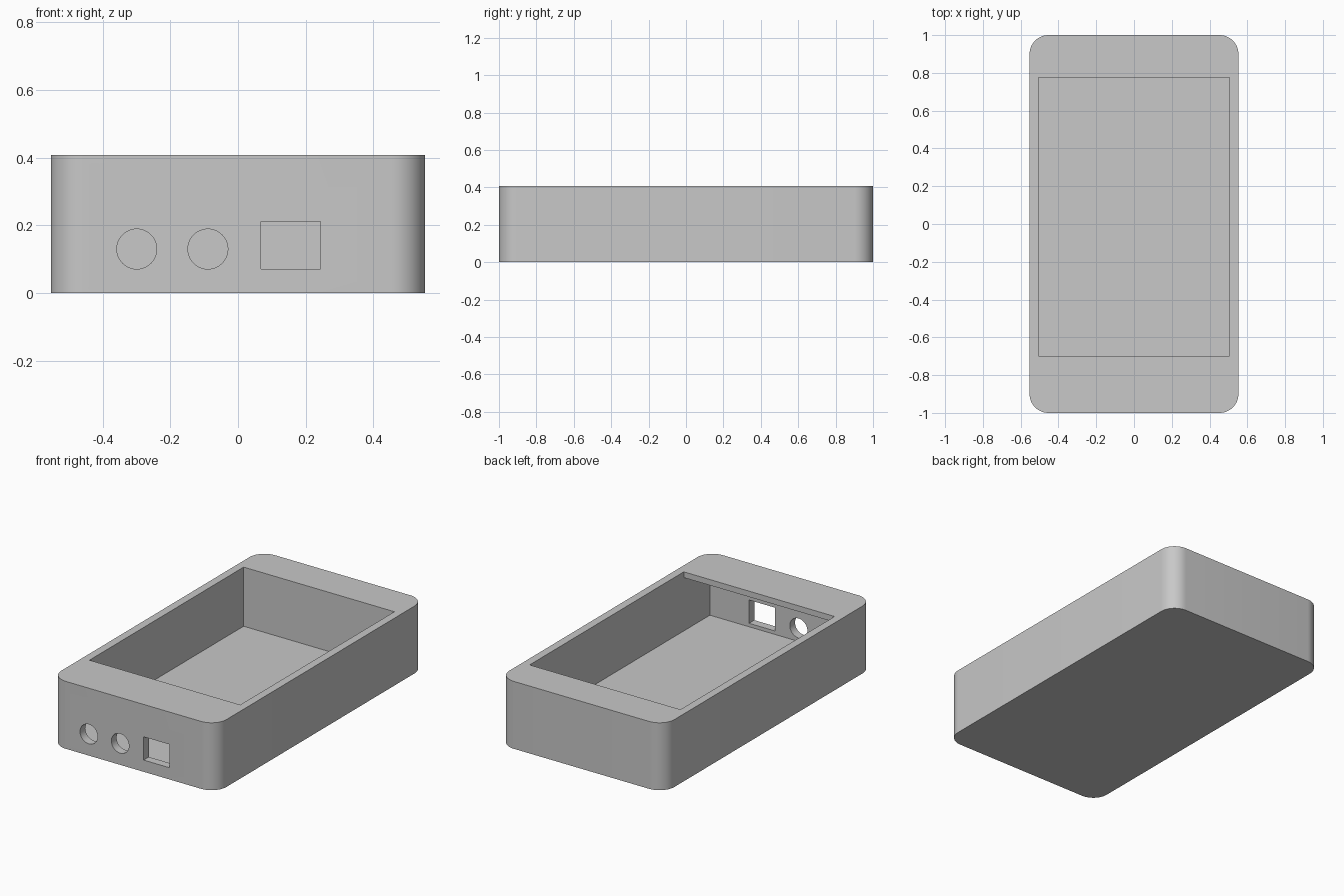
import bpy
import bmesh
import math

cube = bpy.data.objects.get("Cube")
if cube:
    bpy.data.objects.remove(cube, do_unlink=True)

# Main dimensions
HALF_X, HALF_Y, HEIGHT = 0.553, 1.0, 0.408
WALL, CORNER = 0.05, 0.1
INNER_X = 0.505
LIP_Z = HEIGHT - 0.035

grey = bpy.data.materials.new("plain grey")
grey.use_nodes = True
colour = (0.58, 0.58, 0.58, 1)
grey.diffuse_color = colour
grey.node_tree.nodes["Principled BSDF"].inputs["Base Color"].default_value = colour


def add_object(name, bm):
    mesh = bpy.data.meshes.new(name)
    bm.to_mesh(mesh)
    bm.free()
    mesh.materials.append(grey)
    obj = bpy.data.objects.new(name, mesh)
    bpy.context.collection.objects.link(obj)
    return obj


def box(name, low, high, corner=0):
    """Box between two corners, with optionally rounded upright edges."""
    bm = bmesh.new()
    bmesh.ops.create_cube(bm, size=1)
    for v in bm.verts:
        v.co = [high[i] if v.co[i] > 0 else low[i] for i in range(3)]
    if corner:
        upright = [e for e in bm.edges
                   if abs(e.verts[0].co.z - e.verts[1].co.z) > 0.01]
        bmesh.ops.bevel(bm, geom=upright, offset=corner, segments=12,
                        profile=0.5, affect='EDGES')
    return add_object(name, bm)


def front_hole(name, x, z, radius):
    """Round cutter running through the front wall."""
    bm = bmesh.new()
    bmesh.ops.create_cone(bm, cap_ends=True, segments=48,
                          radius1=radius, radius2=radius, depth=0.2)
    obj = add_object(name, bm)
    obj.location = (x, -HALF_Y, z)
    obj.rotation_euler.x = math.pi / 2
    return obj


# Rounded enclosure body
body = box("enclosure", (-HALF_X, -HALF_Y, 0), (HALF_X, HALF_Y, HEIGHT), CORNER)

# Cavity under the front lip, open window, and ports in the front wall
cutters = [
    box("cavity_cutter", (-INNER_X, WALL - HALF_Y, WALL), (INNER_X, 0.775, LIP_Z)),
    box("window_cutter", (-INNER_X, -0.70, 0.2), (INNER_X, 0.775, HEIGHT + 0.1)),
    box("square_port_cutter", (0.068, -1.1, 0.071), (0.243, -0.9, 0.212)),
    front_hole("left_port_cutter", -0.089, 0.13, 0.059),
    front_hole("right_port_cutter", -0.299, 0.13, 0.059),
]
for cutter in cutters:
    cutter.hide_render = True
    cutter.hide_set(True)
    cut = body.modifiers.new(cutter.name, 'BOOLEAN')
    cut.operation = 'DIFFERENCE'
    cut.solver = 'EXACT'
    cut.object = cutter

# Apply the cuts and remove the cutters
bpy.context.view_layer.objects.active = body
body.select_set(True)
for name in [m.name for m in body.modifiers]:
    bpy.ops.object.modifier_apply(modifier=name)
for cutter in cutters:
    bpy.data.objects.remove(cutter, do_unlink=True)

bpy.ops.object.shade_smooth_by_angle(angle=math.radians(30))
